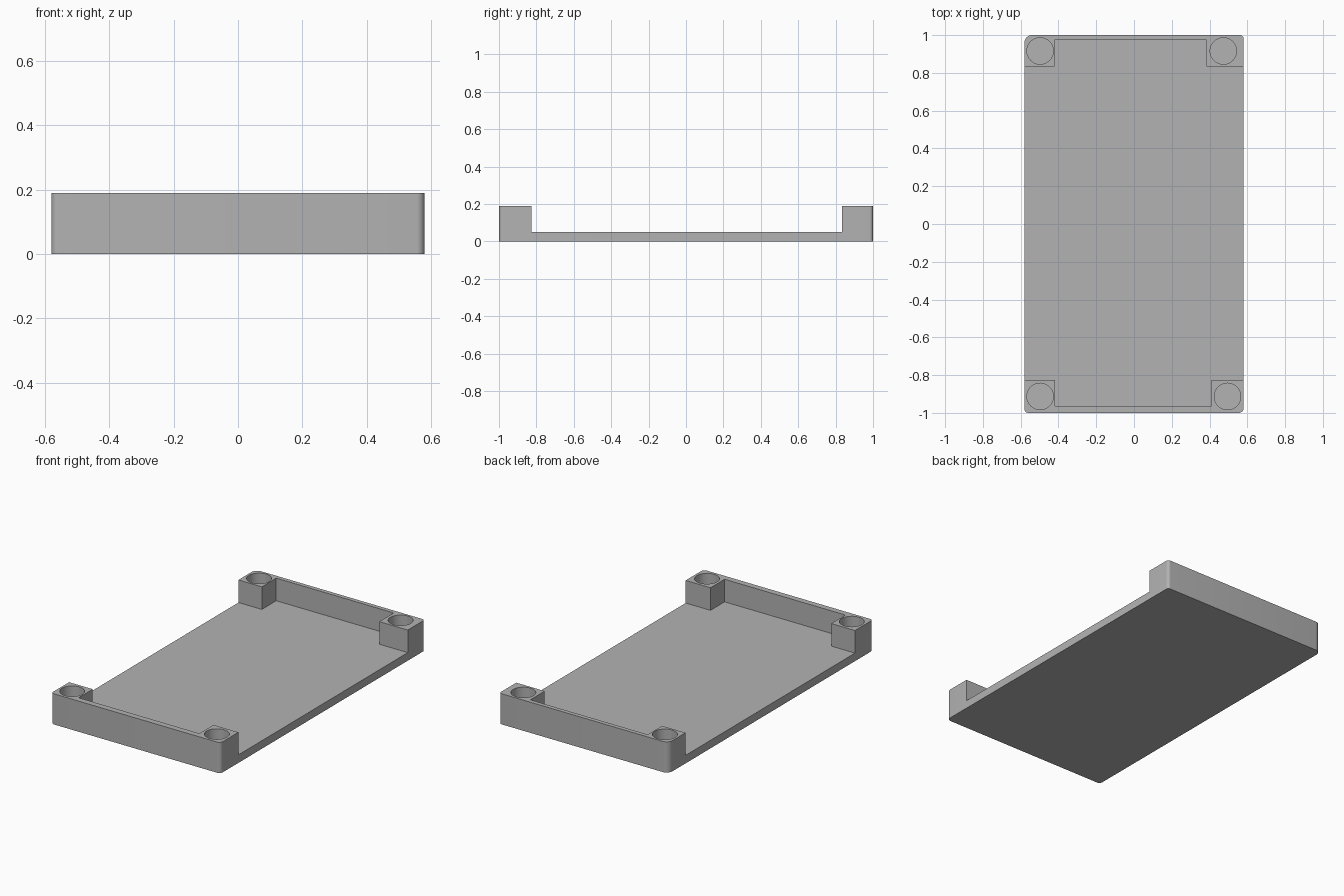
import bpy
import bmesh
from math import cos, sin, pi

cube = bpy.data.objects.get("Cube")
if cube:
    bpy.data.objects.remove(cube, do_unlink=True)

HALF_X, HALF_Y = 0.58, 1.0
HEIGHT, FLOOR = 0.19, 0.05

grey = bpy.data.materials.new("plain grey")
grey.use_nodes = True
colour = (0.45, 0.45, 0.45, 1)
grey.diffuse_color = colour
grey.node_tree.nodes["Principled BSDF"].inputs["Base Color"].default_value = colour


def prism(name, outline, bottom, top):
    """Extrude a closed outline of (x, y) points straight up."""
    bm = bmesh.new()
    face = bm.faces.new([bm.verts.new((x, y, bottom)) for x, y in outline])
    raised = bmesh.ops.extrude_face_region(bm, geom=[face])["geom"]
    verts = [v for v in raised if isinstance(v, bmesh.types.BMVert)]
    bmesh.ops.translate(bm, verts=verts, vec=(0, 0, top - bottom))
    bmesh.ops.recalc_face_normals(bm, faces=bm.faces)
    mesh = bpy.data.meshes.new(name)
    bm.to_mesh(mesh)
    bm.free()
    mesh.materials.append(grey)
    obj = bpy.data.objects.new(name, mesh)
    bpy.context.collection.objects.link(obj)
    return obj


def arc(cx, cy, r, start, sweep, steps):
    return [(cx + r * cos(start + sweep * i / steps),
             cy + r * sin(start + sweep * i / steps)) for i in range(steps + 1)]


def cut(target, cutter):
    """Subtract the cutter from the target and discard it."""
    mod = target.modifiers.new("cut", "BOOLEAN")
    mod.operation, mod.solver, mod.object = "DIFFERENCE", "EXACT", cutter
    bpy.context.view_layer.objects.active = target
    bpy.ops.object.modifier_apply(modifier=mod.name)
    bpy.data.objects.remove(cutter, do_unlink=True)


# Outer block with a different rounding at each corner
outline = []
corners = [(1, 1, 0.018), (-1, 1, 0.04), (-1, -1, 0.02), (1, -1, 0.025)]
for i, (sx, sy, r) in enumerate(corners):
    outline += arc(sx * (HALF_X - r), sy * (HALF_Y - r), r, i * pi / 2, pi / 2, 8)
tray = prism("tray", outline, 0, HEIGHT)

# Open middle, leaving the floor, two thin end walls and four corner posts
opening = [(1, -0.825), (0.41, -0.825), (0.41, -0.963), (-0.418, -0.963),
           (-0.418, -0.825), (-1, -0.825), (-1, 0.833), (-0.42, 0.833),
           (-0.42, 0.974), (0.385, 0.974), (0.385, 0.833), (1, 0.833)]
cut(tray, prism("opening_cutter", opening, FLOOR, 0.4))

# Round socket in each post
for x, y in [(-0.497, -0.913), (0.495, -0.913), (-0.497, 0.916), (0.473, 0.916)]:
    circle = arc(x, y, 0.07, 0, 2 * pi, 48)[:-1]
    cut(tray, prism("socket_cutter", circle, FLOOR, 0.4))

bpy.ops.object.select_all(action="DESELECT")
tray.select_set(True)
bpy.context.view_layer.objects.active = tray
bpy.ops.object.shade_smooth_by_angle(angle=pi / 6)
